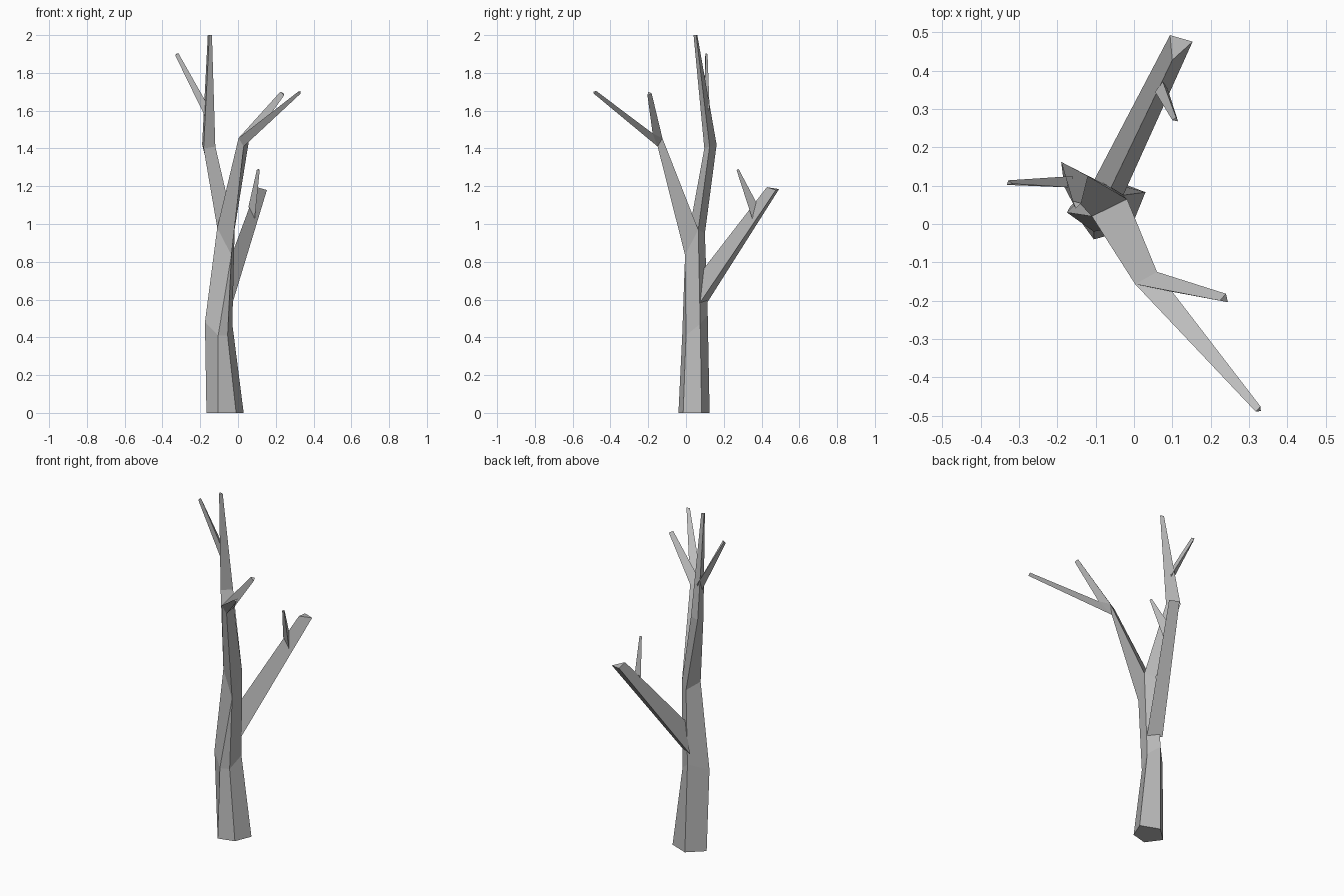
import bpy, bmesh
from mathutils import Vector

cube = bpy.data.objects.get("Cube")
if cube:
    bpy.data.objects.remove(cube, do_unlink=True)

bark = bpy.data.materials.new("grey bark")
bark.use_nodes = True
grey = (0.5, 0.5, 0.5, 1)
bark.diffuse_color = grey
bark.node_tree.nodes["Principled BSDF"].inputs["Base Color"].default_value = grey


def loft(name, *rings):
    """Skin a closed, flat-shaded limb through matching rings of points."""
    bm = bmesh.new()
    loops = [[bm.verts.new(p) for p in ring] for ring in rings]
    n = len(loops[0])
    for low, high in zip(loops, loops[1:]):
        for i in range(n):
            j = (i + 1) % n
            bm.faces.new((low[i], low[j], high[j], high[i]))
    bm.faces.new(loops[0][::-1])
    bm.faces.new(loops[-1])
    bmesh.ops.remove_doubles(bm, verts=bm.verts, dist=0.0005)
    bmesh.ops.recalc_face_normals(bm, faces=bm.faces)
    mesh = bpy.data.meshes.new(name)
    bm.to_mesh(mesh)
    bm.free()
    mesh.materials.append(bark)
    obj = bpy.data.objects.new(name, mesh)
    bpy.context.collection.objects.link(obj)
    return obj


# Shared corners where the trunk forks
fork_left = (-0.11, 0.02, 0.98)
fork_front = (-0.035, -0.005, 0.835)
fork_right = (-0.018, 0.065, 0.97)
fork_back = (-0.07, 0.1, 0.95)

# Trunk: five-sided base and knee, closing to the fork
loft("trunk",
     [(-0.105, -0.04, 0), (-0.01, -0.015, 0), (0.03, 0.083, 0),
      (-0.08, 0.125, 0), (-0.167, 0.045, 0)],
     [(-0.105, -0.02, 0.41), (-0.055, 0, 0.41), (-0.03, 0.075, 0.47),
      (-0.09, 0.115, 0.52), (-0.175, 0.03, 0.48)],
     [fork_front, fork_front, fork_right, fork_back, fork_left])

# Upper limb with its side twig
loft("upper_limb",
     [fork_left, fork_right, fork_back],
     [(-0.182, 0.097, 1.4), (-0.12, 0.125, 1.41), (-0.19, 0.162, 1.42)],
     [(-0.152, 0.04, 2), (-0.138, 0.054, 2), (-0.16, 0.06, 2)])
loft("upper_twig",
     [(-0.165, 0.1, 1.55), (-0.16, 0.125, 1.61), (-0.155, 0.095, 1.62)],
     [(-0.332, 0.102, 1.892), (-0.328, 0.114, 1.9), (-0.316, 0.105, 1.905)])

# Front limb, splitting in two at the crotch
split_left = (0.003, -0.157, 1.455)
split_right = (0.06, -0.125, 1.455)
split_under = (0.03, -0.15, 1.41)
crotch = (0.1, -0.177, 1.48)
loft("front_limb", [fork_left, fork_right, fork_front],
     [split_left, split_right, split_under], [crotch] * 3) 
loft("front_long_twig", [split_left, crotch, split_under],
     [(0.318, -0.49, 1.7), (0.33, -0.476, 1.705), (0.331, -0.488, 1.69)])
loft("front_short_twig", [split_left, split_right, crotch],
     [(0.224, -0.2, 1.7), (0.24, -0.182, 1.692), (0.245, -0.204, 1.682)])

# Back limb with its upright twig
loft("back_limb",
     [(-0.028, 0.075, 0.585), (-0.105, 0.113, 0.585), (-0.06, 0.095, 0.765)],
     [(0.153, 0.476, 1.18), (0.094, 0.493, 1.185), (0.1, 0.428, 1.195)])
loft("back_twig",
     [(0.055, 0.345, 1.09), (0.075, 0.372, 1.115), (0.088, 0.352, 1.025)],
     [(0.1, 0.271, 1.288), (0.11, 0.278, 1.292), (0.115, 0.268, 1.285)])
